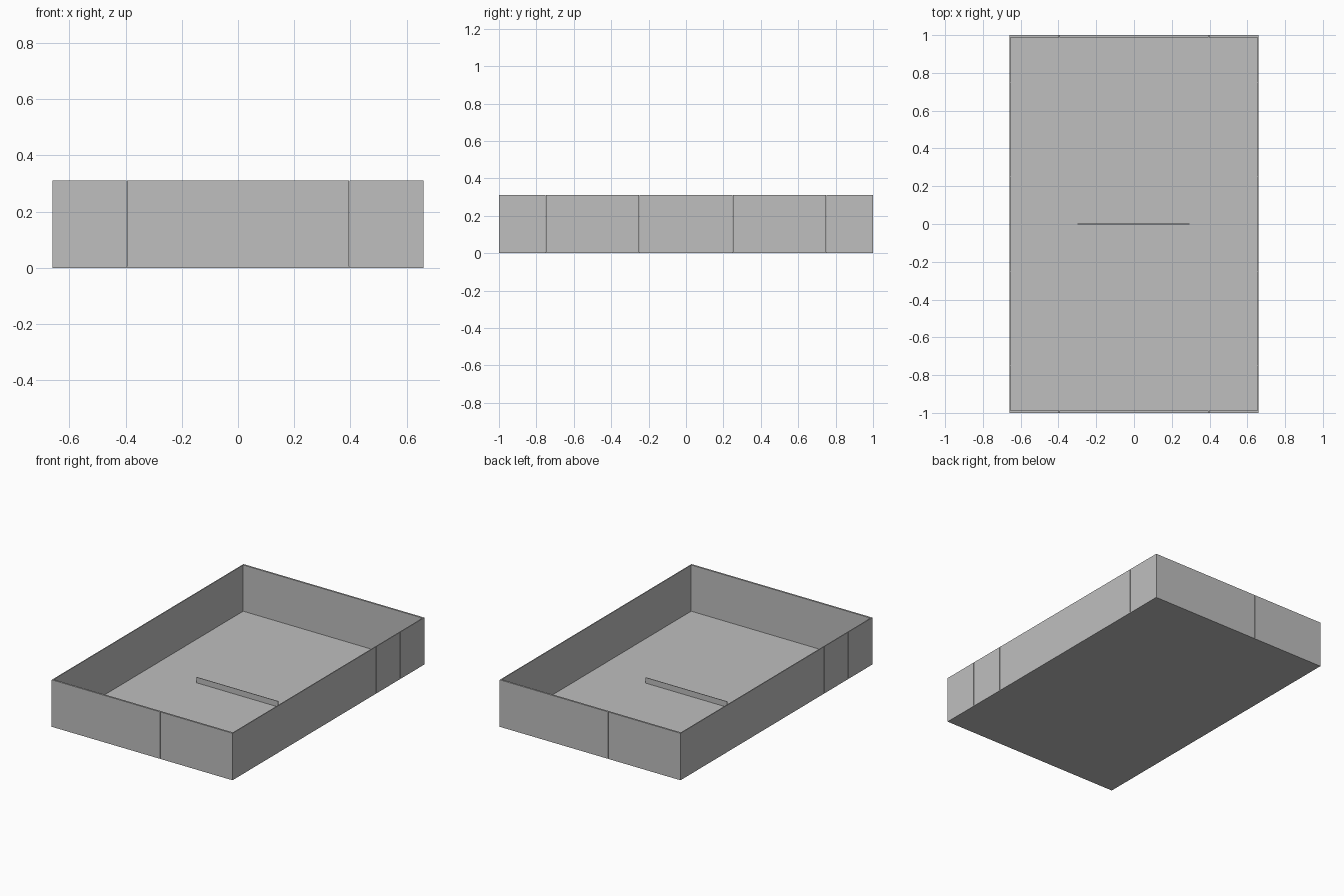
import bpy, bmesh
from mathutils import Matrix

if "Cube" in bpy.data.objects:
    bpy.data.objects.remove(bpy.data.objects["Cube"])

HALF_X, HALF_Y, TOP = 0.66, 1.0, 0.31
FLOOR = 0.005
T_END, T_SIDE = 0.012, 0.006   # wall thicknesses

grey = bpy.data.materials.new("plain_grey")
grey.diffuse_color = (0.52, 0.52, 0.52, 1)
grey.use_nodes = True
grey.node_tree.nodes["Principled BSDF"].inputs["Base Color"].default_value = grey.diffuse_color


def boxes(name, specs):
    """One object from (x0, x1, y0, y1, z0, z1) boxes."""
    bm = bmesh.new()
    for x0, x1, y0, y1, z0, z1 in specs:
        m = Matrix.Translation(((x0 + x1) / 2, (y0 + y1) / 2, (z0 + z1) / 2))
        m = m @ Matrix.Diagonal((x1 - x0, y1 - y0, z1 - z0, 1))
        bmesh.ops.create_cube(bm, size=1, matrix=m)
    me = bpy.data.meshes.new(name)
    bm.to_mesh(me)
    bm.free()
    me.materials.append(grey)
    ob = bpy.data.objects.new(name, me)
    bpy.context.collection.objects.link(ob)
    return ob


def spans(a, b, n, gap):
    """Split a..b into n panel spans with a fine joint between them."""
    step = (b - a) / n
    return [(a + i * step + (gap / 2 if i else 0),
             a + (i + 1) * step - (gap / 2 if i < n - 1 else 0)) for i in range(n)]


# Floor slab
boxes("floor", [(-HALF_X, HALF_X, -HALF_Y, HALF_Y, 0, FLOOR)])

# End walls: five panels each
for name, y0, y1 in (("front_wall", -HALF_Y, -HALF_Y + T_END),
                     ("back_wall", HALF_Y - T_END, HALF_Y)):
    boxes(name, [(a, b, y0, y1, FLOOR, TOP)
                 for a, b in spans(-HALF_X, HALF_X, 5, 0.001)])

# Side walls: eight panels each, between the end walls
for name, x0, x1 in (("left_wall", -HALF_X, -HALF_X + T_SIDE),
                     ("right_wall", HALF_X - T_SIDE, HALF_X)):
    panels = spans(-HALF_Y, HALF_Y, 8, 0.002)
    panels[0] = (-HALF_Y + T_END, panels[0][1])
    panels[-1] = (panels[-1][0], HALF_Y - T_END)
    boxes(name, [(x0, x1, a, b, FLOOR, TOP) for a, b in panels])

# Low divider strip across the middle of the floor
boxes("centre_divider", [(-0.30, 0.293, -0.002, 0.002, FLOOR, 0.042)])
